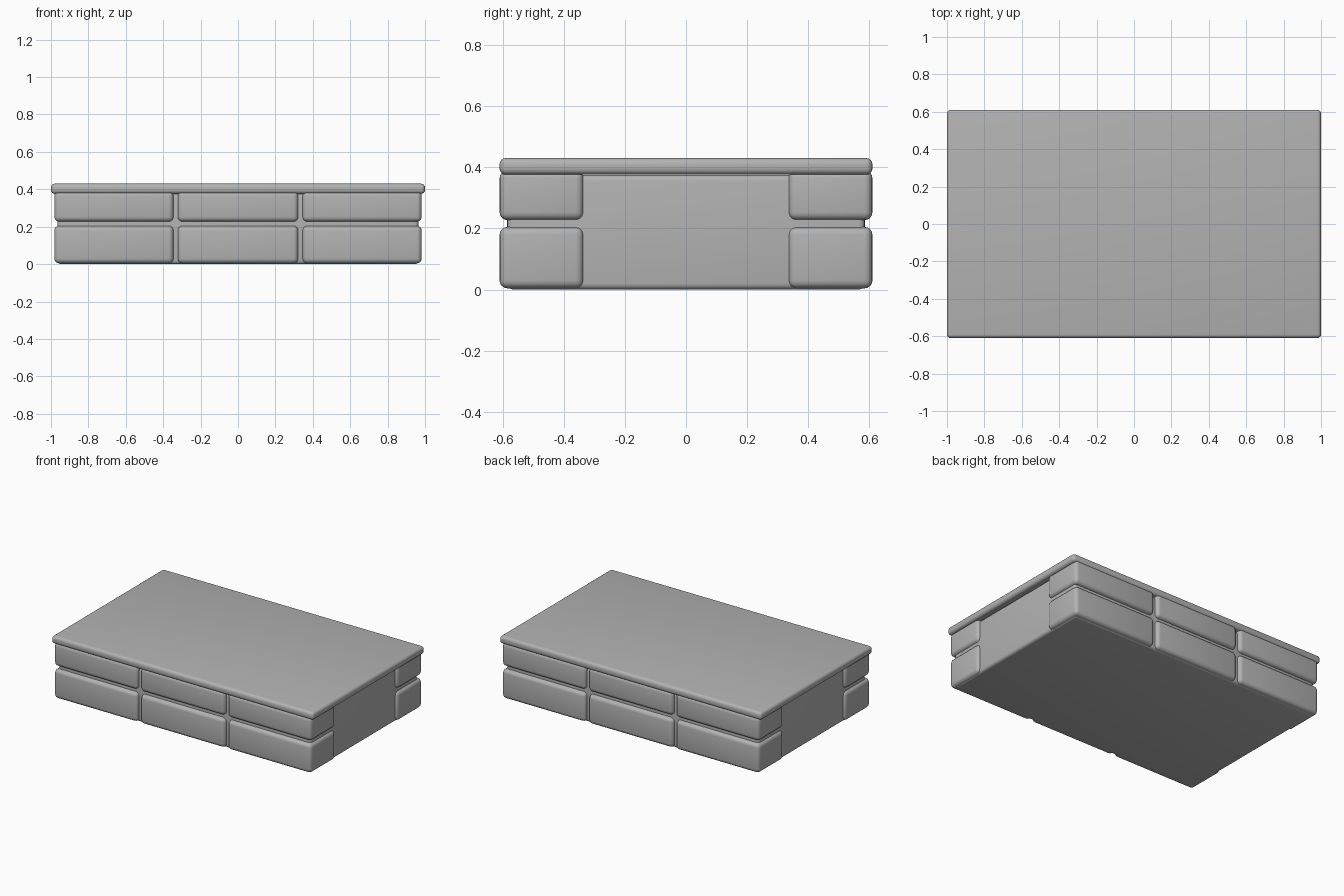
import bpy
import math

cube = bpy.data.objects.get("Cube")
if cube:
    bpy.data.objects.remove(cube, do_unlink=True)

# Single stone colour
stone = bpy.data.materials.new("grey stone")
stone.use_nodes = True
colour = (0.45, 0.45, 0.45, 1)
stone.diffuse_color = colour
stone.node_tree.nodes["Principled BSDF"].inputs["Base Color"].default_value = colour


def rounded_box(name, low, high, radius):
    """Box between two corners with softly rounded edges."""
    centre = [(a + b) / 2 for a, b in zip(low, high)]
    bpy.ops.mesh.primitive_cube_add(size=1, location=centre)
    obj = bpy.context.object
    obj.name = name
    obj.scale = [b - a for a, b in zip(low, high)]
    bpy.ops.object.transform_apply(location=False, rotation=False, scale=True)
    bevel = obj.modifiers.new("rounded edges", "BEVEL")
    bevel.width = radius
    bevel.segments = 4
    bpy.ops.object.modifier_apply(modifier=bevel.name)
    obj.data.materials.append(stone)
    bpy.ops.object.shade_smooth_by_angle(angle=math.radians(35))
    return obj


# Inner core, set back behind the bricks
rounded_box("core", (-0.965, -0.585, 0), (0.965, 0.585, 0.375), 0.02)

# Top slab, overhanging the ends
rounded_box("top_slab", (-1, -0.61, 0.376), (1, 0.61, 0.43), 0.02)

# Two courses of three bricks along the front and back
courses = {"lower": (0.004, 0.205), "upper": (0.227, 0.39)}
columns = {"right": (-0.982, -0.345), "middle": (-0.322, 0.322), "left": (0.345, 0.982)}
rows = {"front": (-0.61, -0.335), "back": (0.335, 0.61)}
for course, (z0, z1) in courses.items():
    for column, (x0, x1) in columns.items():
        for row, (y0, y1) in rows.items():
            rounded_box(f"{course}_{row}_{column}_brick", (x0, y0, z0), (x1, y1, z1), 0.026)
